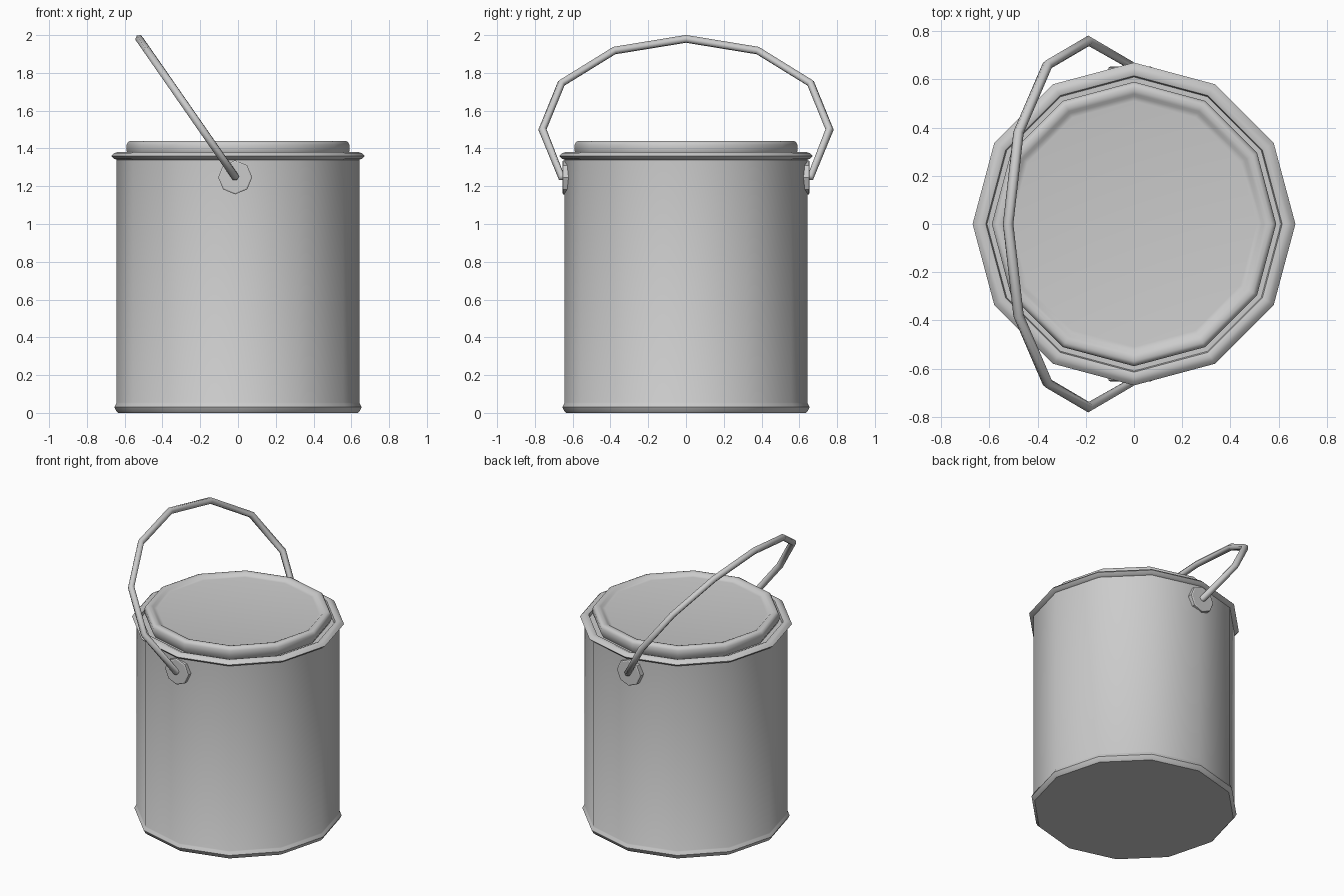
import bpy
import math
from mathutils import Matrix

if "Cube" in bpy.data.objects:
    bpy.data.objects.remove(bpy.data.objects["Cube"])


def smooth(obj, angle=40):
    bpy.ops.object.select_all(action='DESELECT')
    obj.select_set(True)
    bpy.context.view_layer.objects.active = obj
    bpy.ops.object.shade_smooth_by_angle(angle=math.radians(angle))


def lathe(name, profile, sides=12):
    """Revolve an (r, z) profile, capping both ends with flat polygons."""
    verts = [(r * math.cos(2 * math.pi * i / sides), r * math.sin(2 * math.pi * i / sides), z)
             for r, z in profile for i in range(sides)]
    faces = []
    for k in range(len(profile) - 1):
        a, b = k * sides, (k + 1) * sides
        for i in range(sides):
            j = (i + 1) % sides
            faces.append((a + i, a + j, b + j, b + i))
    faces.append(tuple(reversed(range(sides))))
    last = (len(profile) - 1) * sides
    faces.append(tuple(last + i for i in range(sides)))
    mesh = bpy.data.meshes.new(name)
    mesh.from_pydata(verts, [], faces)
    obj = bpy.data.objects.new(name, mesh)
    bpy.context.collection.objects.link(obj)
    return obj


# Can body with rolled bottom and top rims
can = lathe("can_body", [
    (0.635, 0.0), (0.645, 0.01), (0.655, 0.03), (0.645, 0.05), (0.642, 0.055),
    (0.642, 1.34), (0.655, 1.345), (0.67, 1.36), (0.655, 1.375), (0.635, 1.382),
    (0.615, 1.375), (0.61, 1.355), (0.56, 1.355)])
smooth(can)

# Lid with raised lip and shallow recessed centre
lid = lathe("lid", [
    (0.57, 1.35), (0.59, 1.385), (0.59, 1.42), (0.582, 1.435), (0.57, 1.44),
    (0.555, 1.44), (0.54, 1.435), (0.53, 1.425), (0.51, 1.422)])
smooth(lid)

# Octagonal handle ears on both sides
for side, label in ((-1, "front"), (1, "back")):
    ear = lathe("handle_ear_" + label, [(0.09, -0.02), (0.09, 0.02), (0.083, 0.024)], 8)
    ear.data.transform(Matrix.Translation((-0.015, side * 0.63, 1.247))
                       @ Matrix.Rotation(-side * math.pi / 2, 4, 'X'))
    smooth(ear, 30)

# Wire bail handle, half path mirrored across y, leaning towards -x
half = [(0.63, 1.25), (0.66, 1.25), (0.76, 1.5), (0.66, 1.745), (0.38, 1.918)]
path = [(-y, z) for y, z in half] + [(0.0, 1.98)] + half[::-1]
curve = bpy.data.curves.new("bail_handle", 'CURVE')
curve.dimensions = '3D'
curve.bevel_depth = 0.022
curve.bevel_resolution = 1
curve.use_fill_caps = True
spline = curve.splines.new('POLY')
spline.points.add(len(path) - 1)
for p, (y, z) in zip(spline.points, path):
    p.co = (-0.015 - (z - 1.25) * 0.695, y, z, 1)
bail = bpy.data.objects.new("bail_handle", curve)
bpy.context.collection.objects.link(bail)
bpy.ops.object.select_all(action='DESELECT')
bail.select_set(True)
bpy.context.view_layer.objects.active = bail
bpy.ops.object.convert(target='MESH')
smooth(bpy.context.view_layer.objects.active, 65)
